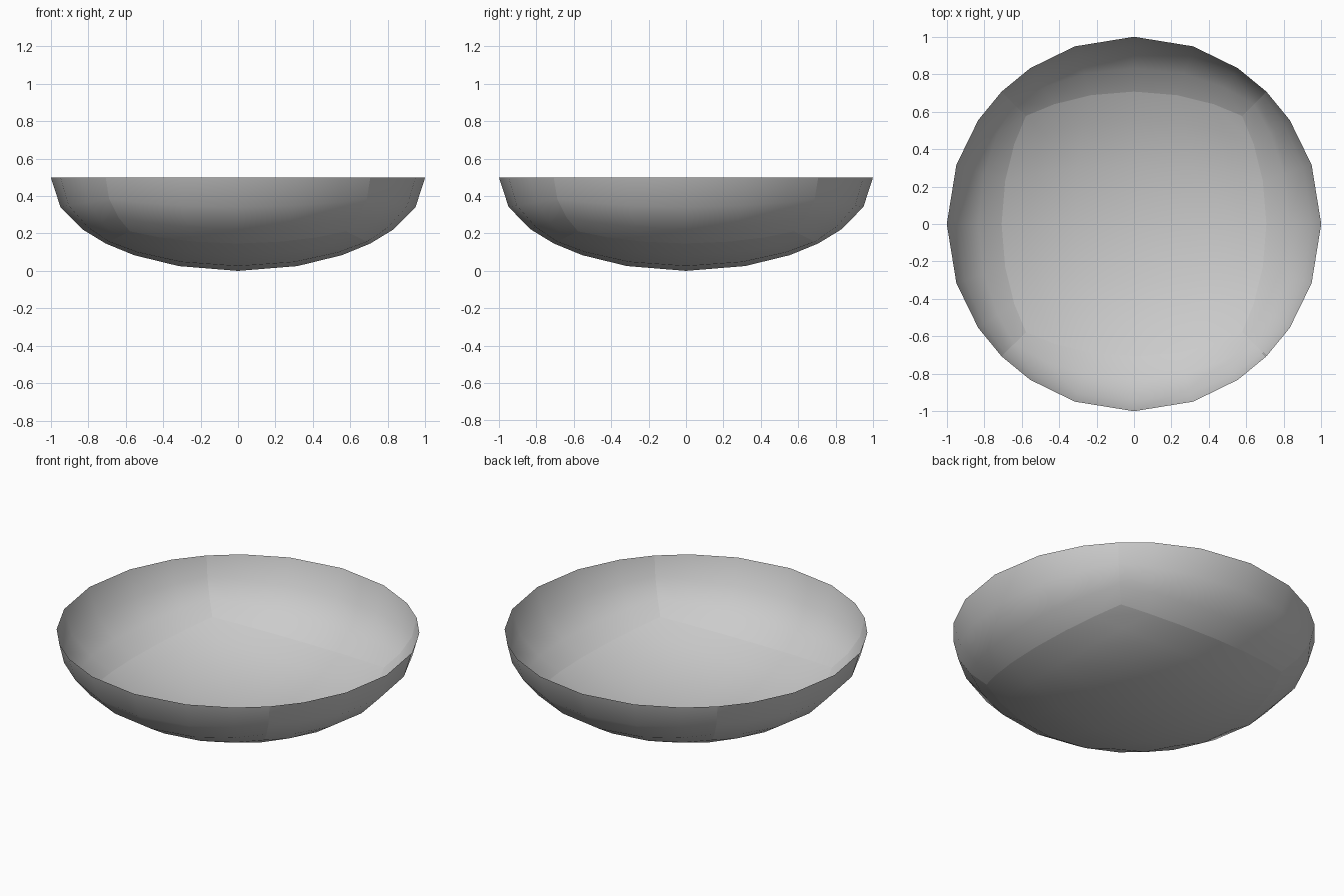
import bpy, bmesh
from math import pi
from mathutils import Matrix, Vector

if "Cube" in bpy.data.objects:
    bpy.data.objects.remove(bpy.data.objects["Cube"])

DIV = 6  # squares along each cube edge

bm = bmesh.new()

def add_patch(rotation):
    """Flat cube face facing down, turned into place."""
    bmesh.ops.create_grid(bm, x_segments=DIV, y_segments=DIV, size=1,
                          matrix=rotation @ Matrix.Translation((0, 0, -1)) @ Matrix.Rotation(pi, 4, 'X'))

# Bottom patch and four side patches, left unjoined so the seams stay crisp
add_patch(Matrix.Identity(4))
for i in range(4):
    add_patch(Matrix.Rotation(i * pi / 2, 4, 'Z') @ Matrix.Rotation(pi / 2, 4, 'X'))

# Keep the lower half
bmesh.ops.delete(bm, geom=[v for v in bm.verts if v.co.z > 0.01], context='VERTS')

# Puff the box into a sphere, then flatten it into a shallow bowl
for v in bm.verts:
    n = v.co.normalized()
    v.co = Vector((n.x, n.y, 0.5 + 0.5 * n.z))
for f in bm.faces:
    f.smooth = True

mesh = bpy.data.meshes.new("bowl")
bm.to_mesh(mesh)
bm.free()
bowl = bpy.data.objects.new("bowl", mesh)
bpy.context.collection.objects.link(bowl)
